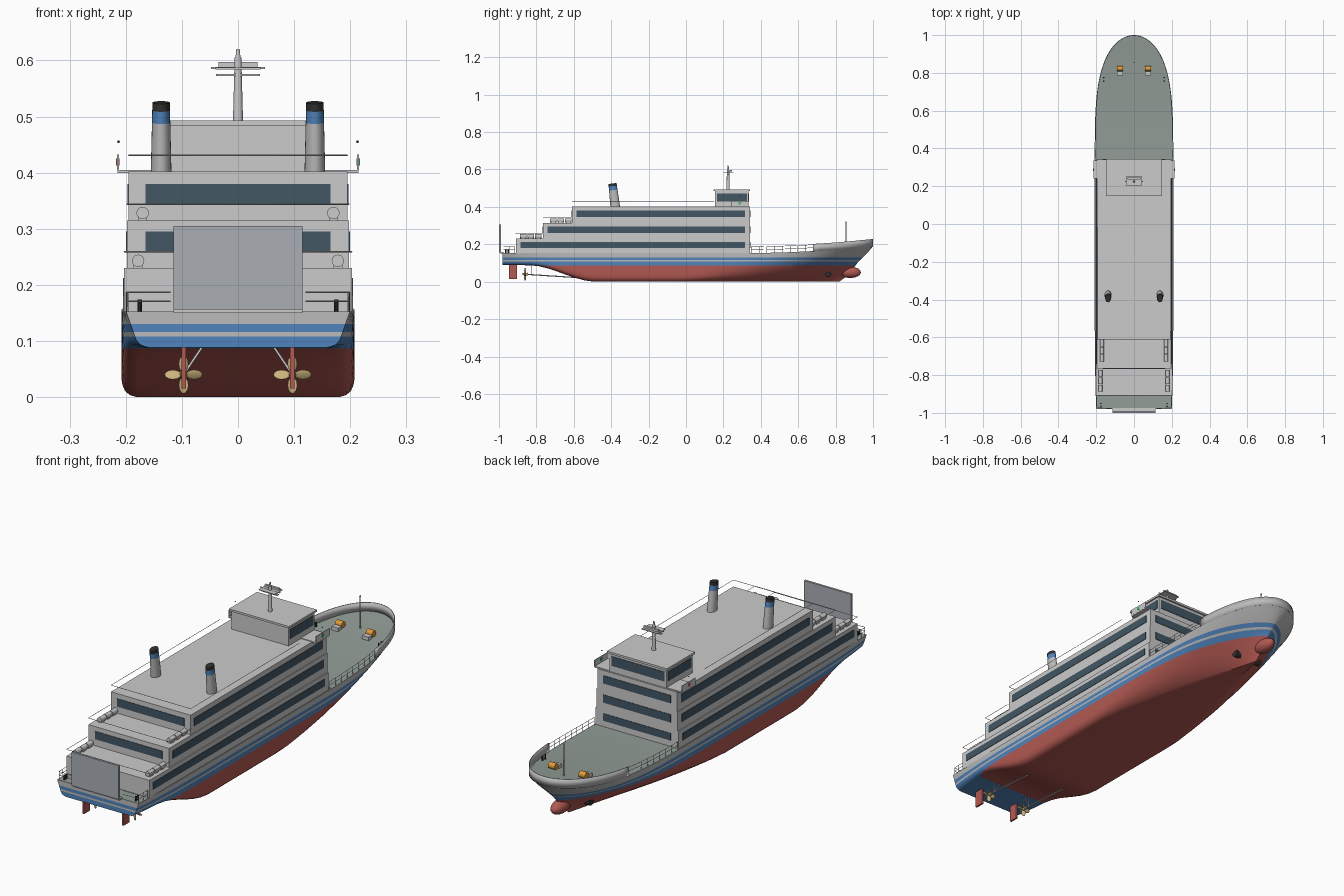
import bpy, bmesh
from math import pi, radians
from mathutils import Vector, Matrix

if "Cube" in bpy.data.objects:
    bpy.data.objects.remove(bpy.data.objects["Cube"])


def mat(name, r, g, b):
    m = bpy.data.materials.new(name)
    m.diffuse_color = (r, g, b, 1)
    m.use_nodes = True
    m.node_tree.nodes["Principled BSDF"].inputs["Base Color"].default_value = m.diffuse_color
    return m


GREY = mat("hull_grey", .5, .5, .5)
RED = mat("antifouling_red", .45, .1, .085)
BLUE = mat("stripe_blue", .08, .23, .5)
DECK = mat("deck_green", .29, .34, .31)
GLASS = mat("glass", .055, .095, .13)
BLACK = mat("black", .03, .03, .03)
GOLD = mat("bronze", .6, .46, .2)
ORANGE = mat("orange", .75, .33, .04)
GREEN = mat("green_light", .05, .5, .15)
RAMP = mat("ramp_grey", .4, .43, .46)


def paint(ob, m):
    if m:
        ob.data.materials.append(m)
    return ob


def smooth(ob, angle=35):
    bpy.ops.object.select_all(action='DESELECT')
    ob.select_set(True)
    bpy.context.view_layer.objects.active = ob
    bpy.ops.object.shade_smooth_by_angle(angle=radians(angle))
    return ob


def box(name, x0, x1, y0, y1, z0, z1, m=None):
    bpy.ops.mesh.primitive_cube_add(size=1, location=((x0 + x1) / 2, (y0 + y1) / 2, (z0 + z1) / 2))
    ob = bpy.context.object
    ob.name = name
    ob.scale = (x1 - x0, y1 - y0, z1 - z0)
    return paint(ob, m)


def cone(name, p, q, r1, r2, m=None, seg=16, sy=1):
    p, q = Vector(p), Vector(q)
    bpy.ops.mesh.primitive_cone_add(vertices=seg, radius1=r1, radius2=r2, depth=(q - p).length, location=(p + q) / 2)
    ob = bpy.context.object
    ob.name = name
    ob.rotation_euler = (q - p).to_track_quat('Z', 'Y').to_euler()
    ob.scale.y = sy
    return smooth(paint(ob, m))


def ball(name, matrix, m=None, seg=16):
    bpy.ops.mesh.primitive_uv_sphere_add(segments=seg, ring_count=seg // 2, radius=1)
    ob = bpy.context.object
    ob.name = name
    ob.matrix_world = matrix
    return smooth(paint(ob, m), 60)


def rails(name, paths, r=.0012):
    cu = bpy.data.curves.new(name, 'CURVE')
    cu.dimensions = '3D'
    cu.bevel_depth, cu.bevel_resolution = r, 0
    for path in paths:
        sp = cu.splines.new('POLY')
        sp.points.add(len(path) - 1)
        for pt, co in zip(sp.points, path):
            pt.co = (*co, 1)
    bpy.context.collection.objects.link(bpy.data.objects.new(name, cu))


# Hull shape functions: stem profile, sheer, keel rise and half breadth
STEM = [(0, .82), (.02, .85), (.05, .885), (.075, .905), (.098, .93), (.122, .965), (.155, 1.0)]


def stem(z):
    for (a, ya), (b, yb) in zip(STEM, STEM[1:]):
        if z <= b:
            return ya + (yb - ya) * (z - a) / (b - a)
    return 1.0


def sheer(y):
    return .153 + .037 * max(0, (y - .3) / .7) ** 2


def keel(y):
    e = min(1, max(0, (-y - .48) / .36))
    return .088 * e * e * (3 - 2 * e)


def breadth(u, z):
    t = z / .155
    if u <= 0:
        a = max(0, (-u - .4) / .58)
        return .208 * (1 - a ** 3 * (.04 + .11 * (1 - t)))
    s = max(0, (u - .3 * t) / (1 - .3 * t))
    return .208 * max(0, 1 - s ** (1.2 + 2.6 * t)) ** (1 - .5 * t)


# Hull: lofted stations, then cut at the paint lines
SECTION = [(0, 0), (.5, 0), (.87, 0), (.93, .004), (.97, .012), (.99, .022),
           (1, .035), (1, .06), (1, .085), (1, .11), (1, .13), (1, .155)]
N = 24
stations = [-.98 * (1 - i / 20) for i in range(20)] + [1 - (1 - i / N) ** 2 for i in range(N + 1)]
bm = bmesh.new()
rings = []
for u in stations:
    half = []
    for f, z in SECTION:
        y = u * stem(z) if u > 0 else u
        k = keel(y)
        half.append((f * breadth(u, z), y, k + z / .155 * (sheer(y) - k)))
    ring = [(-x, y, z) for x, y, z in reversed(half[1:])] + half
    rings.append([bm.verts.new(c) for c in ring])
for a, b in zip(rings, rings[1:]):
    for i in range(len(a)):
        j = (i + 1) % len(a)
        bm.faces.new((a[i], a[j], b[j], b[i]))
bm.faces.new(rings[0])
bmesh.ops.remove_doubles(bm, verts=bm.verts, dist=1e-5)
bmesh.ops.dissolve_degenerate(bm, edges=bm.edges, dist=1e-6)
LINES = [.087, .108, .116, .13]
for z in LINES:
    bmesh.ops.bisect_plane(bm, geom=bm.verts[:] + bm.edges[:] + bm.faces[:], plane_co=(0, 0, z), plane_no=(0, 0, 1))
bmesh.ops.recalc_face_normals(bm, faces=bm.faces)
for f in bm.faces:
    z = f.calc_center_median().z
    f.material_index = 3 if f.normal.z > .8 and z > .145 else [1, 2, 0, 2, 0][sum(z > l for l in LINES)]
me = bpy.data.meshes.new("hull")
bm.to_mesh(me)
hull = bpy.data.objects.new("hull", me)
bpy.context.collection.objects.link(hull)
for m in (GREY, RED, BLUE, DECK):
    paint(hull, m)
smooth(hull, 30)
ball("bow_bulb", Matrix.Translation((0, .878, .05)) @ Matrix.Diagonal((.03, .057, .03, 1)), RED, 24)


# Bow bulwark following the deck edge
def edge(y, dz=0, inset=0):
    return Vector((breadth(y, .155) - inset, y, sheer(y) + dz))


ys = [.68 + .32 * (1 - (1 - i / 20) ** 2) for i in range(21)]
line = [edge(y) for y in ys] + [Vector((-edge(y).x, y, sheer(y))) for y in reversed(ys[:-1])]
n = len(line)
me = bpy.data.meshes.new("bow_bulwark")
me.from_pydata([p - Vector((0, 0, .002)) for p in line] + [p + Vector((0, 0, .038)) for p in line], [],
               [(i, i + 1, n + i + 1, n + i) for i in range(n - 1)])
bw = bpy.data.objects.new("bow_bulwark", me)
bpy.context.collection.objects.link(bw)
paint(bw, GREY)
bw.modifiers.new("thickness", 'SOLIDIFY').thickness = .004
smooth(bw, 40)

# Passenger decks with window bands and aft terrace rails
for i, (w, y0, z0, z1) in enumerate([(.203, -.91, .15, .23), (.198, -.765, .23, .315), (.195, -.61, .315, .402)]):
    name = f"deck_{i + 1}"
    box(name, -w, w, y0, .342, z0, z1)
    a, b = (.18, .212) if i == 0 else (z0 + .03, z0 + .065)
    for s in (-1, 1):
        x0, x1 = sorted((s * (w - .01), s * (w + .002)))
        box(name + "_side_windows", x0, x1, y0 + .025, .315, a, b, GLASS)
    box(name + "_front_windows", -.165, .165, .33, .344, a, b, GLASS)
    if i:
        box(name + "_aft_windows", -.165, .165, y0 - .002, y0 + .01, a, b, GLASS)
    y1 = [-.765, -.61, .15][i]
    z = z1 + .029
    rails(name + "_rail", [[(-w, y1, z), (-w, y0, z), (w, y0, z), (w, y1, z)]])

# Bridge with roof and windows
box("bridge", -.14, .14, .155, .335, .40, .485)
box("bridge_roof", -.147, .147, .147, .343, .484, .493)
box("bridge_front_windows", -.13, .13, .32, .337, .43, .472, GLASS)

# Mast with yards and radar
cone("mast", (0, .225, .49), (0, .225, .605), .009, .006)
cone("mast_top", (0, .225, .6), (0, .225, .62), .005, .003)
box("mast_lower_yard", -.039, .039, .219, .231, .572, .576)
box("mast_platform", -.04, .04, .2, .255, .584, .587)
box("mast_upper_yard", -.048, .048, .222, .228, .585, .588)
box("radar_scanner", -.035, .035, .236, .246, .588, .597)

# Stern ramp and stern rail
box("stern_ramp", -.115, .115, -1.0, -.99, .156, .305, RAMP)
box("ramp_hinge", -.115, .115, -.995, -.975, .15, .158)

# Paired parts on both sides
for s in (-1, 1):
    x0, x1 = sorted((s * .13, s * .142))
    box("bridge_side_window", x0, x1, .165, .325, .43, .472, GLASS)
    # Bridge wing
    x0, x1 = sorted((s * .13, s * .215))
    box("bridge_wing", x0, x1, .24, .335, .399, .405)
    x0, x1 = sorted((s * .2125, s * .2155))
    box("wing_screen", x0, x1, .24, .335, .404, .432)
    box("side_light", s * .214 - .003, s * .214 + .003, .28, .295, .413, .425, GREEN if s > 0 else RED)
    ball("wing_lamp", Matrix.Translation((s * .213, .285, .455)) @ Matrix.Scale(.0025, 4), BLACK, 8)
    # Raked funnel in three colour bands
    cuts = [(0, GREY), (.72, BLUE), (.89, BLACK), (1, None)]
    for (t, m), (t2, _) in zip(cuts, cuts[1:]):
        p, q = [(s * .137, -.378 - .015 * k, .398 + .127 * k) for k in (t, t2)]
        cone("funnel_" + m.name, p, q, .0185 - .003 * t, .0185 - .003 * t2, m, 24, 1.4)
    # Life raft canisters on the terraces
    for x, y, z in ((.17, -.63, .328), (.178, -.79, .243)):
        for k in range(3):
            yc = y - .04 * k
            cone("life_raft", (s * x, yc - .018, z), (s * x, yc + .018, z), .011, .011)
            box("raft_cradle", s * x - .008, s * x + .008, yc - .012, yc + .012, z - .013, z - .006)
    # Propeller, shaft, struts and rudder
    px = s * .097
    box("rudder", px - .004, px + .004, -.945, -.903, .015, .092, RED)
    cone("propeller_shaft", (px, -.865, .04), (px, -.52, .018), .003, .003)
    cone("propeller_hub", (px, -.875, .04), (px, -.845, .04), .005, .008, GOLD)
    for k in range(4):
        ball("propeller_blade", Matrix.Translation((px, -.86, .04)) @ Matrix.Rotation(k * pi / 2, 4, 'Y')
             @ Matrix.Translation((0, 0, .019)) @ Matrix.Rotation(.5, 4, 'Z')
             @ Matrix.Diagonal((.01, .0025, .015, 1)), GOLD, 12)
    for dx in (-.035, .0):
        cone("shaft_strut", (px, -.825, .04), (px - s * abs(dx), -.825, .092), .0022, .0022)
    # Bow thruster opening
    cone("bow_thruster", (0, .76, .042), (s * .068, .76, .042), .016, .016, BLACK, 20)
    # Windlass and mooring bollards
    x = s * .075
    box("windlass_base", x - .016, x + .016, .785, .808, .17, .187)
    cone("windlass_drum", (x - .016, .823, .188), (x + .016, .823, .188), .014, .014, ORANGE)
    for bx, ys2, z in ((.16, (.757, .775), .168), (.175, (-.965, -.95), .152)):
        for y in ys2:
            cone("bollard", (s * bx, y, z), (s * bx, y, z + .022), .004, .004, BLACK, 10)
    # Foredeck and stern rails with stanchions
    side = Vector((s, 1, 1))
    fy = [.35 + .33 * i / 8 for i in range(9)]
    paths = [[edge(y, h, .004) * side for y in fy] for h in (.018, .034)]
    paths += [[edge(y, h, .004) * side for h in (0, .034)] for y in fy]
    sy = [-.915, -.945, -.973]
    paths += [[edge(y, h, .004) * side for y in sy] + [(s * .12, -.975, .153 + h)] for h in (.018, .034)]
    paths += [[edge(y, h, .004) * side for h in (0, .034)] for y in sy]
    rails("deck_rail", paths)

# Jackstaff on the foredeck
cone("foremast", (0, .855, .17), (0, .855, .315), .003, .002)
ball("foremast_lamp", Matrix.Translation((0, .855, .318)) @ Matrix.Scale(.004, 4), None, 8)
